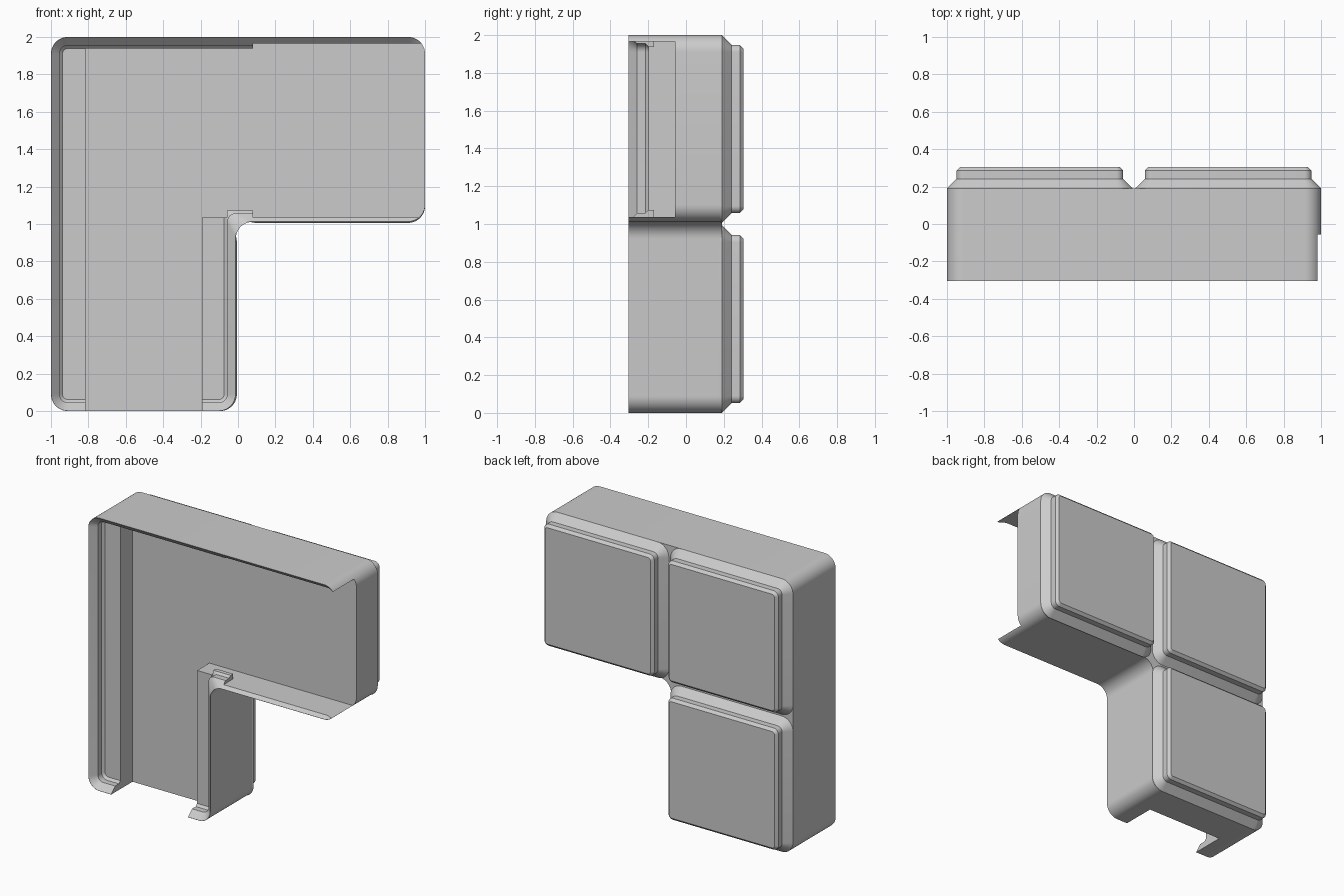
import bpy, bmesh, math
from mathutils import Vector

if "Cube" in bpy.data.objects:
    bpy.data.objects.remove(bpy.data.objects["Cube"])

R = 0.09  # corner radius of every outer outline


def outline(pts, inset=0.0, radius=0.0, segs=10):
    """Inset a counter-clockwise right-angled outline in x/z and round its corners."""
    pts = [Vector(p) for p in pts]
    out = []
    for i, p in enumerate(pts):
        a = (p - pts[i - 1]).normalized()
        b = (pts[(i + 1) % len(pts)] - p).normalized()
        q = p + inset * (Vector((-a.y, a.x)) + Vector((-b.y, b.x)))
        if radius == 0:
            out.append(q)
            continue
        c = q + radius * (b - a)
        for k in range(segs + 1):
            t = math.pi / 2 * k / segs
            out.append(c + radius * (a * math.sin(t) - b * math.cos(t)))
    return out


def loft(name, pts, profile, rounded=True):
    """Stack outlines along y; profile is a list of (y, inset)."""
    bm = bmesh.new()
    rings = []
    for y, inset in profile:
        ring = outline(pts, inset, R - inset if rounded else 0)
        rings.append([bm.verts.new((v.x, y, v.y)) for v in ring])
    n = len(rings[0])
    for lo, hi in zip(rings, rings[1:]):
        for i in range(n):
            j = (i + 1) % n
            bm.faces.new((lo[i], lo[j], hi[j], hi[i]))
    bm.faces.new(rings[0])
    bm.faces.new(rings[-1])
    bmesh.ops.recalc_face_normals(bm, faces=bm.faces)
    me = bpy.data.meshes.new(name)
    bm.to_mesh(me)
    bm.free()
    ob = bpy.data.objects.new(name, me)
    bpy.context.collection.objects.link(ob)
    return ob


def activate(ob):
    bpy.ops.object.select_all(action='DESELECT')
    ob.select_set(True)
    bpy.context.view_layer.objects.active = ob


def cut(ob, cutter):
    cutter.hide_render = True
    activate(ob)
    m = ob.modifiers.new("cut", 'BOOLEAN')
    m.operation = 'DIFFERENCE'
    m.solver = 'EXACT'
    m.object = cutter
    bpy.ops.object.modifier_apply(modifier=m.name)
    bpy.data.objects.remove(cutter, do_unlink=True)


# L-shaped body
ell = [(-1, 0), (-.012, 0), (-.012, 1.012), (1, 1.012), (1, 2), (-1, 2)]
body = loft("tray_body", ell, [(-.304, 0), (.19, 0)])

# stepped stacking lip around the front opening
cut(body, loft("lip_cutter", ell, [(-.324, -.018), (-.2585, .0455),
                                   (-.2155, .0455), (-.1987, .062)]))

# opening past the lip, running out through both arm ends
throat = [(-.815, -.1), (-.192, -.1), (-.192, 1.036), (-.06, 1.036),
          (-.06, 1.073), (.08, 1.073), (.08, 1.036), (1.1, 1.036),
          (1.1, 1.965), (.08, 1.965), (.08, 1.938), (-.815, 1.938)]
cut(body, loft("throat_cutter", throat, [(-.5, 0), (-.16, 0)], rounded=False))

# main cavity down to the floor
cavity = [(-.815, -.1), (-.192, -.1), (-.192, 1.036), (1.1, 1.036),
          (1.1, 1.965), (-.815, 1.965)]
cut(body, loft("cavity_cutter", cavity, [(-.17, 0), (-.057, 0)], rounded=False))

# three stepped feet on the back
h = .497
feet = []
for label, cx, cz in (("lower_left", -.503, .497), ("upper_left", -.503, 1.503),
                      ("upper_right", .503, 1.503)):
    square = [(cx - h, cz - h), (cx + h, cz - h), (cx + h, cz + h), (cx - h, cz + h)]
    feet.append(loft("foot_" + label, square, [(.17, .01), (.19, .0), (.2415, .0515),
                                               (.285, .0515), (.304, .0705)]))

for ob in [body] + feet:
    activate(ob)
    bpy.ops.object.shade_smooth_by_angle(angle=math.radians(30))
